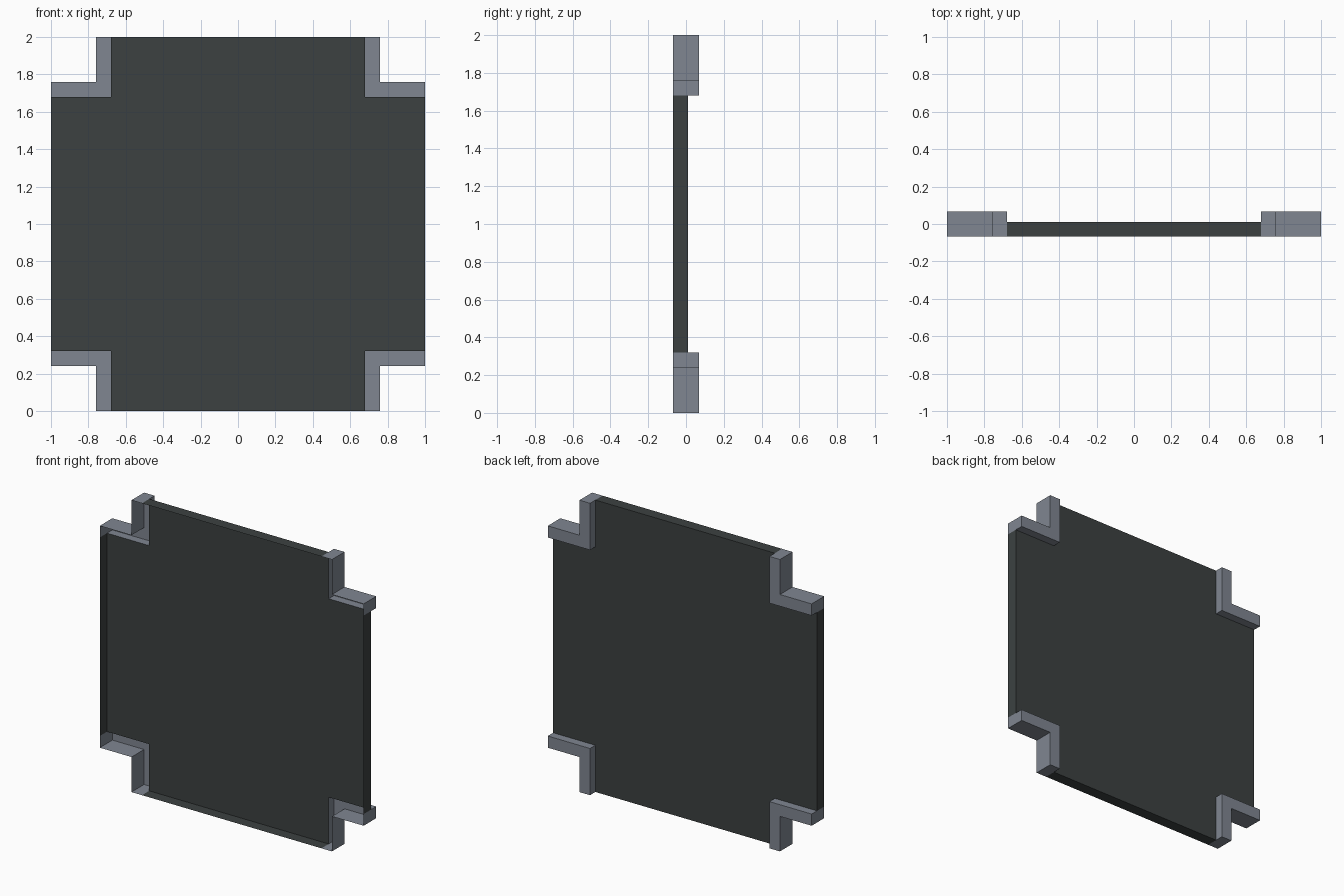
import bpy, bmesh

if "Cube" in bpy.data.objects:
    bpy.data.objects.remove(bpy.data.objects["Cube"])

R, Q, IN, OUT = 1.0, 0.0, 0.68, 0.76   # half size, unused offset, inner and outer trim lines
FRONT, PANEL, BACK = -0.068, 0.01, 0.068


def material(name, rgb):
    m = bpy.data.materials.new(name)
    m.diffuse_color = (*rgb, 1)
    m.use_nodes = True
    m.node_tree.nodes["Principled BSDF"].inputs["Base Color"].default_value = m.diffuse_color
    return m


def shell(name, outline, y, rims, mat, sx=1, sz=1):
    """Sheet at depth y, with a wall to depth rims[i] along outline edge i (None = no wall)."""
    bm = bmesh.new()

    def face(pts):
        if sx * sz < 0:
            pts = pts[::-1]
        bm.faces.new([bm.verts.new((sx * x, d, 1 + sz * z)) for x, d, z in pts])

    face([(x, y, z) for x, z in outline])
    for i, rim in enumerate(rims):
        if rim is None:
            continue
        a, b = outline[i], outline[(i + 1) % len(outline)]
        face([(b[0], y, b[1]), (a[0], y, a[1]), (a[0], rim, a[1]), (b[0], rim, b[1])])
    bmesh.ops.remove_doubles(bm, verts=bm.verts, dist=1e-5)
    me = bpy.data.meshes.new(name)
    bm.to_mesh(me)
    bm.free()
    me.materials.append(mat)
    ob = bpy.data.objects.new(name, me)
    bpy.context.collection.objects.link(ob)
    return ob


dark = material("dark_slate", (0.045, 0.053, 0.053))
grey = material("blue_grey", (0.215, 0.24, 0.285))

# Cross-shaped panel: a tray open to the front, walls on its four outer ends
cross = [(-IN, R), (IN, R), (IN, IN), (R, IN), (R, -IN), (IN, -IN),
         (IN, -R), (-IN, -R), (-IN, -IN), (-R, -IN), (-R, IN), (-IN, IN)]
shell("panel", cross, PANEL, [FRONT if i % 3 == 0 else None for i in range(12)], dark)

# L-shaped corner trims, raised at the back and hollow from the front
corner = [(IN, R), (OUT, R), (OUT, OUT), (R, OUT), (R, IN), (IN, IN)]
rims = [FRONT] * 4 + [PANEL] * 2
for sx, side in ((-1, "left"), (1, "right")):
    for sz, level in ((-1, "bottom"), (1, "top")):
        shell(f"corner_trim_{level}_{side}", corner, BACK, rims, grey, sx, sz)
